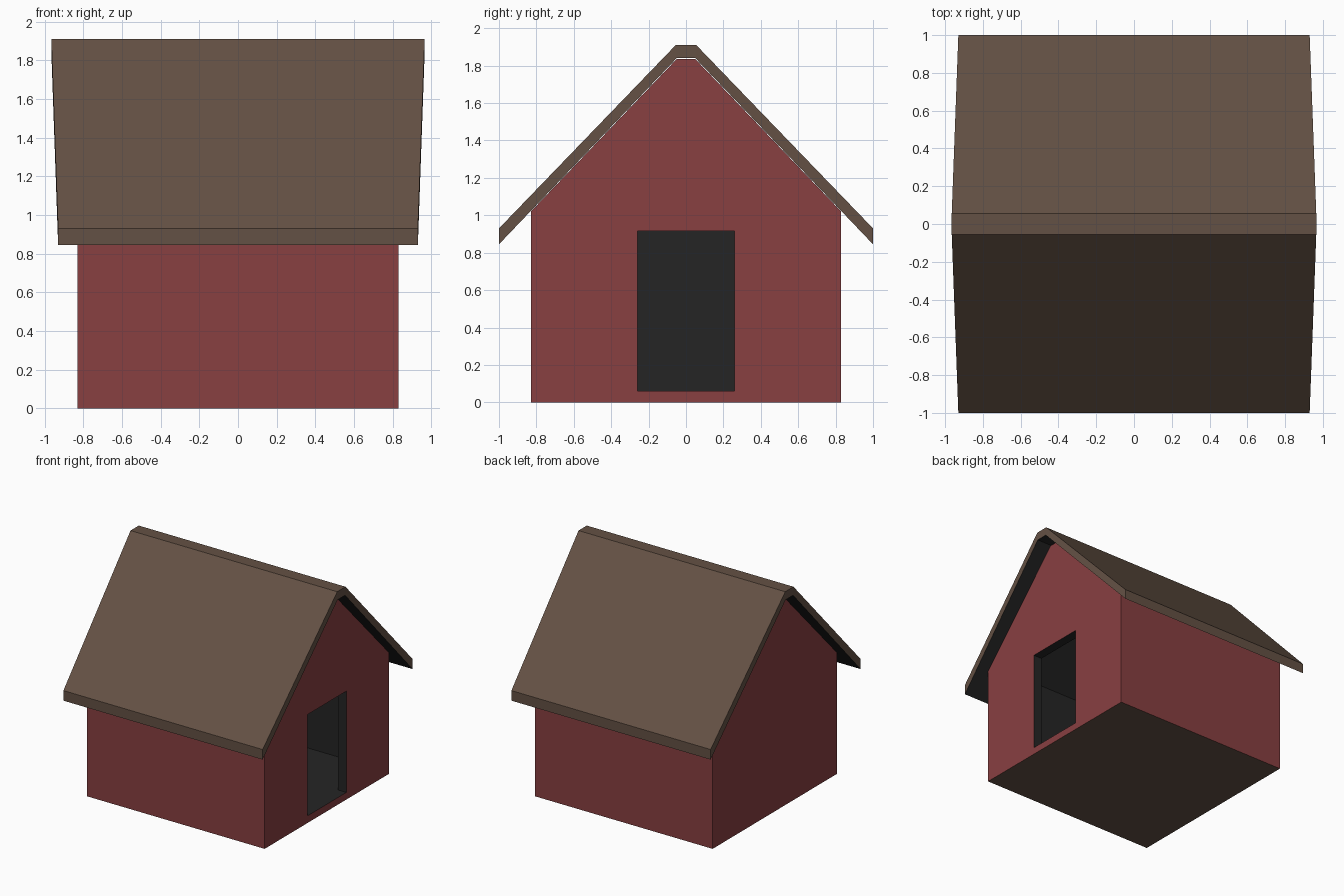
import bpy, bmesh

if "Cube" in bpy.data.objects:
    bpy.data.objects.remove(bpy.data.objects["Cube"])


def material(name, rgb):
    m = bpy.data.materials.new(name)
    m.diffuse_color = (*rgb, 1.0)
    m.use_nodes = True
    m.node_tree.nodes["Principled BSDF"].inputs["Base Color"].default_value = m.diffuse_color
    return m


RED = material("red paint", (0.246, 0.050, 0.053))
BLACK = material("dark interior", (0.018, 0.018, 0.018))
BROWN = material("brown wood", (0.127, 0.082, 0.058))


def ring(bm, profile, x):
    """Vertices of a (y, z) profile at x; x may be a function of y."""
    return [bm.verts.new((x(y) if callable(x) else x, y, z)) for y, z in profile]


def face(bm, verts, mat=0):
    bm.faces.new(verts).material_index = mat


def bridge(bm, a, b, mat=0):
    n = len(a)
    for i in range(n):
        j = (i + 1) % n
        face(bm, (a[i], a[j], b[j], b[i]), mat)


def finish(bm, name, mats):
    me = bpy.data.meshes.new(name)
    bm.to_mesh(me)
    bm.free()
    for m in mats:
        me.materials.append(m)
    ob = bpy.data.objects.new(name, me)
    bpy.context.collection.objects.link(ob)


# Walls: gabled shell with a hollow room and a doorway on the +x end
W, T, D, SILL, HEAD = 0.83, 0.08, 0.26, 0.06, 0.915
R = W - T
outer = [(-W, 0), (-D, 0), (D, 0), (W, 0),
         (W, 1.02), (0.05, 1.835), (-0.05, 1.835), (-W, 1.02)]
room = [(-R, SILL), (-D, SILL), (D, SILL), (R, SILL),
        (R, 1.03), (0.03, 1.78), (-0.03, 1.78), (-R, 1.03)]
door = [(-D, SILL), (D, SILL), (D, HEAD), (-D, HEAD)]

bm = bmesh.new()
# outside faces, with the door hole and the strip below it
back, front = ring(bm, outer, -W), ring(bm, outer, W)
bridge(bm, back, front)
face(bm, back)
d_out = ring(bm, door, W)
face(bm, [front[0], front[1], d_out[0], d_out[3], d_out[2], d_out[1]] + front[2:])
face(bm, (front[1], front[2], d_out[1], d_out[0]))
# dark room and door jambs
r_back, r_front = ring(bm, room, -R), ring(bm, room, R)
bridge(bm, r_back, r_front, 1)
face(bm, r_back, 1)
d_in = r_front[1:3] + ring(bm, door[2:], R)
face(bm, [r_front[0], d_in[0], d_in[3], d_in[2], d_in[1]] + r_front[3:], 1)
bridge(bm, d_out, d_in, 1)
# brown underside
for f in bm.faces:
    if all(abs(v.co.z) < 1e-5 for v in f.verts):
        f.material_index = 2
bmesh.ops.recalc_face_normals(bm, faces=bm.faces)
finish(bm, "walls", (RED, BLACK, BROWN))


# Roof: folded slab with a flat ridge, ends flaring out slightly towards the top
def end_x(y):
    return 0.93 + 0.035 * min(1.0, (1 - abs(y)) / 0.945)


slab = [(-1, 0.93), (-0.055, 1.91), (0.055, 1.91), (1, 0.93),
        (1, 0.845), (0.05, 1.84), (-0.05, 1.84), (-1, 0.845)]
bm = bmesh.new()
left = ring(bm, slab, lambda y: -end_x(y))
right = ring(bm, slab, end_x)
bridge(bm, left, right)
# end caps as strips
for r in (left, right):
    for i in range(3):
        face(bm, (r[i], r[i + 1], r[6 - i], r[7 - i]))
bmesh.ops.recalc_face_normals(bm, faces=bm.faces)
bm.normal_update()
# dark underside
for f in bm.faces:
    if f.normal.z < -0.3:
        f.material_index = 1
finish(bm, "roof", (BROWN, BLACK))
